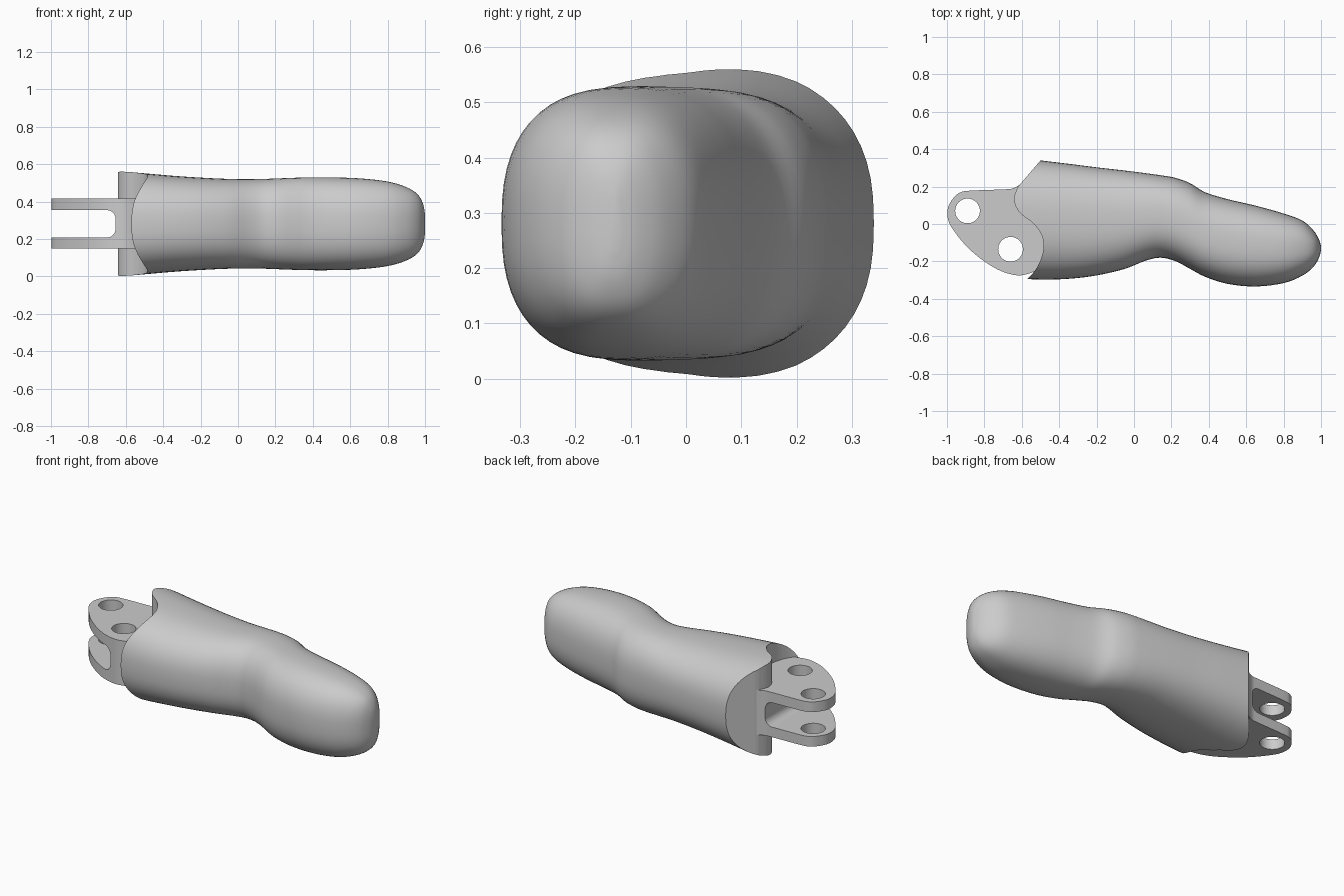
import bpy, bmesh, math
from mathutils import Vector

if "Cube" in bpy.data.objects:
    bpy.data.objects.remove(bpy.data.objects["Cube"], do_unlink=True)

MID = 0.281          # height of the centre plane
SIDES = 56

grey = bpy.data.materials.new("plain grey")
grey.use_nodes = True
grey.diffuse_color = (0.6, 0.6, 0.6, 1)
grey.node_tree.nodes["Principled BSDF"].inputs["Base Color"].default_value = (0.6, 0.6, 0.6, 1)


def finish(name, bm):
    bmesh.ops.recalc_face_normals(bm, faces=bm.faces)
    mesh = bpy.data.meshes.new(name)
    bm.to_mesh(mesh)
    bm.free()
    mesh.materials.append(grey)
    obj = bpy.data.objects.new(name, mesh)
    bpy.context.collection.objects.link(obj)
    return obj


def catmull(points, steps):
    """Smooth curve through points of any dimension."""
    pts = [Vector(p) for p in points]
    out = []
    for i in range(len(pts) - 1):
        a, b, c, d = pts[max(i - 1, 0)], pts[i], pts[i + 1], pts[min(i + 2, len(pts) - 1)]
        for k in range(steps):
            t = k / steps
            out.append(b + (c - a) * t / 2 + (a - b * 2.5 + c * 2 - d / 2) * t ** 2
                       + (b * 1.5 - a / 2 - c * 1.5 + d / 2) * t ** 3)
    return out + [pts[-1]]


def prism(name, outline, low, high):
    """Plan outline extruded in z."""
    bm = bmesh.new()
    face = bm.faces.new([bm.verts.new((p[0], p[1], low)) for p in outline])
    up = bmesh.ops.extrude_face_region(bm, geom=[face])["geom"]
    bmesh.ops.translate(bm, vec=(0, 0, high - low),
                        verts=[v for v in up if isinstance(v, bmesh.types.BMVert)])
    return finish(name, bm)


def cut(obj, cutter):
    mod = obj.modifiers.new("cut", "BOOLEAN")
    mod.operation = "DIFFERENCE"
    mod.solver = "EXACT"
    mod.object = cutter
    bpy.context.view_layer.objects.active = obj
    bpy.ops.object.modifier_apply(modifier=mod.name)
    bpy.data.objects.remove(cutter, do_unlink=True)


def smooth(obj, degrees):
    bpy.ops.object.select_all(action="DESELECT")
    obj.select_set(True)
    bpy.context.view_layer.objects.active = obj
    bpy.ops.object.shade_smooth_by_angle(angle=math.radians(degrees))


# Finger body: stations of x, front y, back y, half height
stations = [
    (-0.8, -0.28, 0.375, 0.285), (-0.64, -0.29, 0.358, 0.281), (-0.5, -0.297, 0.34, 0.27),
    (-0.35, -0.293, 0.322, 0.257), (-0.2, -0.275, 0.303, 0.247), (-0.05, -0.24, 0.286, 0.24),
    (0.06, -0.197, 0.272, 0.239), (0.14, -0.18, 0.261, 0.24), (0.22, -0.198, 0.247, 0.243),
    (0.3, -0.24, 0.218, 0.246), (0.38, -0.282, 0.17, 0.248), (0.5, -0.32, 0.133, 0.248),
    (0.65, -0.334, 0.098, 0.243), (0.8, -0.316, 0.056, 0.226), (0.9, -0.276, 0.018, 0.196),
    (0.96, -0.228, -0.035, 0.158), (0.99, -0.178, -0.085, 0.105), (1.0, -0.14, -0.12, 0.05)]
bm = bmesh.new()
rings = []
for x, front, back, half in catmull(stations, 4):
    ring = []
    for i in range(SIDES):
        a = math.tau * i / SIDES
        c, s = math.cos(a), math.sin(a)
        y = (front + back) / 2 + (back - front) / 2 * math.copysign(abs(c) ** 0.8, c)
        z = MID + half * math.copysign(abs(s) ** 0.8, s)
        ring.append(bm.verts.new((x, y, z)))
    rings.append(ring)
for r, q in zip(rings, rings[1:]):
    for i in range(SIDES):
        j = (i + 1) % SIDES
        bm.faces.new((r[i], r[j], q[j], q[i]))
bm.faces.new(rings[0])
bm.faces.new(rings[-1])
body = finish("finger_body", bm)

# S-shaped end cut where the body meets the hinge
wave = catmull([(-0.62, 0.2), (-0.642, 0.13), (-0.61, 0.06), (-0.535, 0.0), (-0.49, -0.07),
                (-0.487, -0.15), (-0.52, -0.235), (-0.575, -0.3)], 6)
cutter = prism("end_cutter", [(-1.2, 0.6), (-0.28, 0.6), (-0.5, 0.34)] + wave
               + [(-0.62, -0.5), (-1.2, -0.5)], -0.3, 0.9)
cut(body, cutter)
smooth(body, 35)

# Hinge fork: rounded plan outline buried in the body
curve = catmull([(-0.55, -0.262), (-0.62, -0.275), (-0.71, -0.252), (-0.8, -0.2), (-0.89, -0.125),
                 (-0.96, -0.04), (-0.993, 0.02), (-0.995, 0.085), (-0.965, 0.14), (-0.93, 0.168),
                 (-0.88, 0.178), (-0.7, 0.185), (-0.65, 0.19), (-0.61, 0.21)], 5)
fork = prism("hinge_fork", curve + [(-0.45, 0.2), (-0.42, -0.2)], 0.148, 0.415)

# Slot between the two fork plates, rounded at its inner end
bm = bmesh.new()
profile = [(-1.2, -0.073), (-1.2, 0.073)]
for sign in (1, -1):
    for k in range(7):
        a = math.pi / 2 * (k / 6 if sign > 0 else 1 - k / 6)
        profile.append((-0.7 + 0.045 * math.sin(a), sign * (0.028 + 0.045 * math.cos(a))))
face = bm.faces.new([bm.verts.new((x, -0.6, MID + z)) for x, z in profile])
far = bmesh.ops.extrude_face_region(bm, geom=[face])["geom"]
bmesh.ops.translate(bm, vec=(0, 1.2, 0), verts=[v for v in far if isinstance(v, bmesh.types.BMVert)])
cut(fork, finish("slot_cutter", bm))

# Two pin holes through both plates
for x, y in ((-0.89, 0.07), (-0.66, -0.135)):
    circle = [(x + 0.066 * math.cos(math.tau * i / 40), y + 0.066 * math.sin(math.tau * i / 40))
              for i in range(40)]
    cut(fork, prism("pin_cutter", circle, -0.2, 0.8))
smooth(fork, 30)
